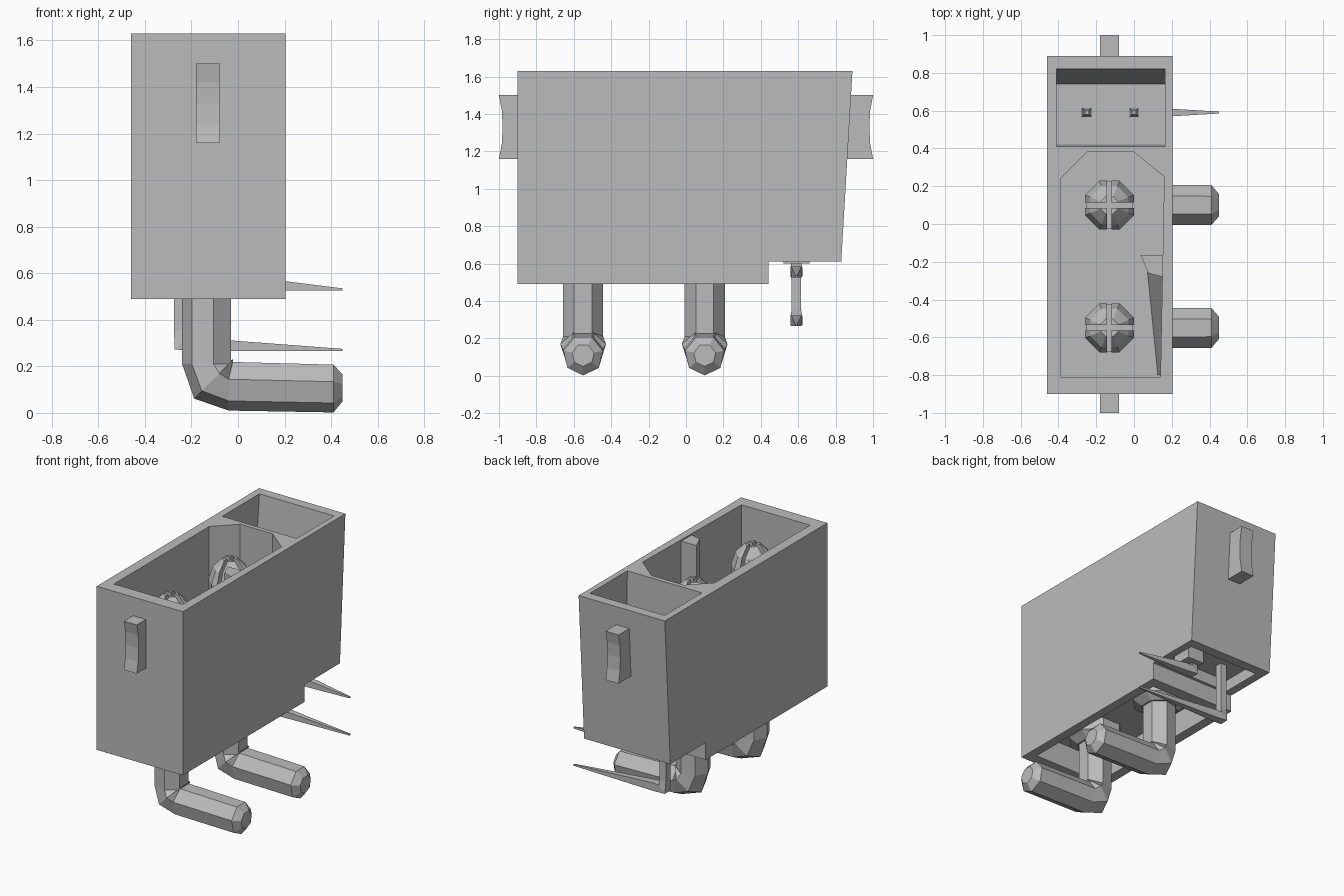
import bpy, bmesh, math
from mathutils import Vector

if "Cube" in bpy.data.objects:
    bpy.data.objects.remove(bpy.data.objects["Cube"], do_unlink=True)

GREY = (0.5, 0.5, 0.5, 1)
grey = bpy.data.materials.new("plain grey")
grey.use_nodes = True
grey.diffuse_color = GREY
grey.node_tree.nodes["Principled BSDF"].inputs["Base Color"].default_value = GREY


def loft(name, rings):
    """Closed solid through rings of equal point count."""
    bm = bmesh.new()
    loops = [[bm.verts.new(p) for p in ring] for ring in rings]
    for a, b in zip(loops, loops[1:]):
        for i in range(len(a)):
            j = (i + 1) % len(a)
            bm.faces.new((a[i], a[j], b[j], b[i]))
    bm.faces.new(loops[0])
    bm.faces.new(loops[-1])
    bmesh.ops.recalc_face_normals(bm, faces=bm.faces)
    mesh = bpy.data.meshes.new(name)
    bm.to_mesh(mesh)
    bm.free()
    mesh.materials.append(grey)
    ob = bpy.data.objects.new(name, mesh)
    bpy.context.scene.collection.objects.link(ob)
    return ob


def prism_z(name, outline, z0, z1):
    return loft(name, [[(x, y, z) for x, y in outline] for z in (z0, z1)])


def prism_x(name, outline, x0, x1):
    return loft(name, [[(x, y, z) for y, z in outline] for x in (x0, x1)])


def rect(x0, x1, y0, y1):
    return [(x0, y0), (x1, y0), (x1, y1), (x0, y1)]


def tube(name, path, sides):
    """Bent rod in the xz plane; path entries are x, y, z, tilt, radius."""
    rings = []
    for x, y, z, tilt, r in path:
        t = math.radians(tilt)
        u, v = Vector((math.cos(t), 0, math.sin(t))), Vector((0, 1, 0))
        ring = []
        for i in range(sides):
            a = 2 * math.pi * (i + 0.5) / sides
            ring.append(Vector((x, y, z)) + r * (u * math.cos(a) + v * math.sin(a)))
        rings.append(ring)
    return loft(name, rings)


def cut(ob, cutter):
    cutter.hide_render = True
    mod = ob.modifiers.new("cut", "BOOLEAN")
    mod.operation = "DIFFERENCE"
    mod.solver = "EXACT"
    mod.object = cutter
    bpy.context.view_layer.objects.active = ob
    bpy.ops.object.modifier_apply(modifier=mod.name)
    bpy.data.objects.remove(cutter, do_unlink=True)


# Housing with stepped base and leaning back wall
side = [(-0.9, 0.49), (0.44, 0.49), (0.44, 0.61), (0.83, 0.61), (0.89, 1.63), (-0.9, 1.63)]
housing = prism_x("housing", side, -0.46, 0.205)

# Main socket, with chamfered rear corners
socket = [(-0.39, -0.81), (0.14, -0.81), (0.16, 0.25), (0, 0.38), (-0.25, 0.38), (-0.39, 0.24)]
cut(housing, prism_z("socket_cutter", socket, 0.75, 1.8))

# Small rear socket, narrowing towards its floor
rear = [(0.42, 0.75), (0.74, 0.75), (0.83, 1.72), (0.41, 1.72)]
cut(housing, prism_x("rear_socket_cutter", rear, -0.41, 0.165))

# Recesses under both sockets
cut(housing, prism_z("main_recess_cutter", rect(-0.39, 0.14, -0.82, 0.36), 0.3, 0.66))
cut(housing, prism_z("rear_recess_cutter", rect(-0.4, 0.15, 0.46, 0.76), 0.3, 0.69))

# Key rib and its sloping web on the socket wall
prism_z("key_rib", [(0.035, -0.165), (0.16, -0.165), (0.15, -0.28), (0.075, -0.26)], 0.74, 1.62)
loft("key_web", [
    [(0.07, -0.25, 0.74), (0.16, -0.25, 0.74), (0.16, -0.25, 1.6)],
    [(0.125, -0.8, 0.74), (0.15, -0.8, 0.74), (0.15, -0.8, 1.6)],
])

# Latch tabs with hollow outer faces
for name, s, root in (("front_tab", -1, 0.89), ("rear_tab", 1, 0.85)):
    outline = [(s * root, 1.16), (s, 1.16), (s * 0.985, 1.24), (s * 0.98, 1.33),
               (s * 0.985, 1.42), (s, 1.5), (s * root, 1.5)]
    prism_x(name, outline, -0.18, -0.08)

# Two contacts: slotted domed head, collar and bent solder leg
X = -0.13
for label, y in (("front", -0.55), ("rear", 0.1)):
    head = tube(label + "_contact_head", [
        (X, y, 0.74, 0, 0.13), (X, y, 1.38, 0, 0.14), (X, y, 1.47, 0, 0.11),
        (X, y, 1.53, 0, 0.05)], 8)
    cut(head, prism_z("slot_cutter", rect(X - 0.012, X + 0.012, y - 0.2, y + 0.2), 1.05, 1.7))
    cut(head, prism_z("slot_cutter", rect(X - 0.2, X + 0.2, y - 0.015, y + 0.015), 1.05, 1.7))
    tube(label + "_contact_collar", [
        (X, y, 0.67, 0, 0.18), (X, y, 0.58, 0, 0.18), (X, y, 0.54, 0, 0.12)], 8)
    tube(label + "_contact_leg", [
        (X, y, 0.7, 0, 0.11), (X, y, 0.21, 0, 0.11), (X + 0.03, y, 0.15, 45, 0.125),
        (X + 0.09, y, 0.12, 90, 0.11), (0.41, y, 0.11, 90, 0.108),
        (0.45, y, 0.11, 90, 0.06)], 7)

# Two thin signal pins, tapering to a tip above and along the tail
Y = 0.59
for label, x, z, top in (("upper", 0.0, 0.555, 1.2), ("lower", -0.25, 0.295, 1.2)):
    tube(label + "_signal_pin", [
        (x, Y, top, 0, 0.015), (x, Y, 0.75, 0, 0.035), (x, Y, z + 0.06, 0, 0.035),
        (x, Y, z, 45, 0.045), (x + 0.06, Y, z, 90, 0.04),
        (0.45, Y, z - 0.025, 90, 0.007)], 4)
prism_z("signal_pin_seat", rect(-0.04, 0.09, 0.52, 0.66), 0.6, 0.7)
